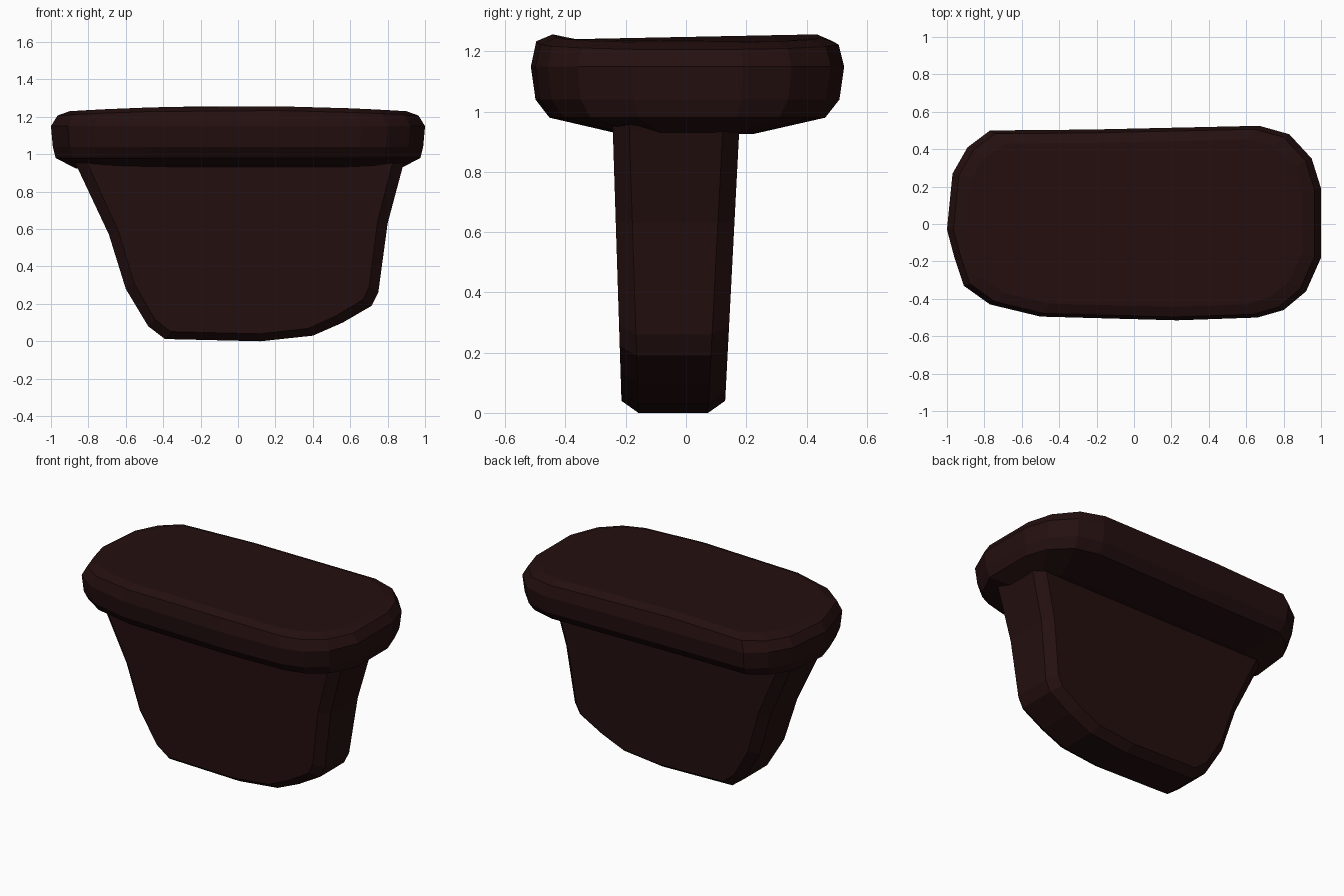
import bpy, bmesh

if "Cube" in bpy.data.objects:
    bpy.data.objects.remove(bpy.data.objects["Cube"])

wood = bpy.data.materials.new("dark red brown")
wood.diffuse_color = (0.018, 0.0048, 0.0048, 1)
wood.use_nodes = True
wood.node_tree.nodes["Principled BSDF"].inputs["Base Color"].default_value = wood.diffuse_color


def loft(name, rings):
    """Skin a closed solid through rings of equal point count."""
    bm = bmesh.new()
    vs = [[bm.verts.new(p) for p in ring] for ring in rings]
    n = len(rings[0])
    for a, b in zip(vs, vs[1:]):
        for i in range(n):
            j = (i + 1) % n
            bm.faces.new((a[i], a[j], b[j], b[i]))
    bm.faces.new(vs[0][::-1])
    bm.faces.new(vs[-1])
    bmesh.ops.recalc_face_normals(bm, faces=bm.faces)
    me = bpy.data.meshes.new(name)
    bm.to_mesh(me)
    bm.free()
    me.materials.append(wood)
    ob = bpy.data.objects.new(name, me)
    bpy.context.collection.objects.link(ob)
    return ob


# Top slab: rounded plan outline, stacked with chamfered rim and sloping underside
plan = [(-1, -.03), (-.96, -.18), (-.91, -.33), (-.77, -.43), (-.5, -.495),
        (.23, -.515), (.66, -.5), (.8, -.46), (.92, -.36), (1, -.18),
        (1, .19), (.95, .35), (.83, .48), (.67, .525), (-.23, .505),
        (-.77, .5), (-.89, .41), (-.97, .27)]
levels = [(.87, .42, .925), (.975, .88, .98), (.99, .97, 1.04),
          (1, 1, 1.15), (.965, .965, 1.235), (.90, .86, 1.258)]
slab = []
for sx, sy, z in levels:
    sag = .028 if z > 1.2 else 0          # slightly crowned top
    slab.append([(x * sx, y * sy, z - sag * x * x) for x, y in plan])
loft("top_slab", slab)

# Body: tapered front profile, chamfered to its front and back faces
profile = [(-.89, 1.0), (-.85, .91), (-.69, .57), (-.6, .28), (-.48, .08),
           (-.39, .012), (.12, 0), (.4, .03), (.56, .1), (.715, .19),
           (.75, .26), (.8, .63), (.88, .93), (.9, 1.0)]


def front(z):
    return -.213 - .032 * z


def back(z):
    return .128 + .052 * z


inner = [(.003 + x * .93, 1 - (1 - z) * .96) for x, z in profile]
loft("tapered_body", [
    [(x, front(z), z) for x, z in inner],
    [(x, front(z) + .055, z) for x, z in profile],
    [(x, back(z) - .055, z) for x, z in profile],
    [(x, back(z), z) for x, z in inner],
])
